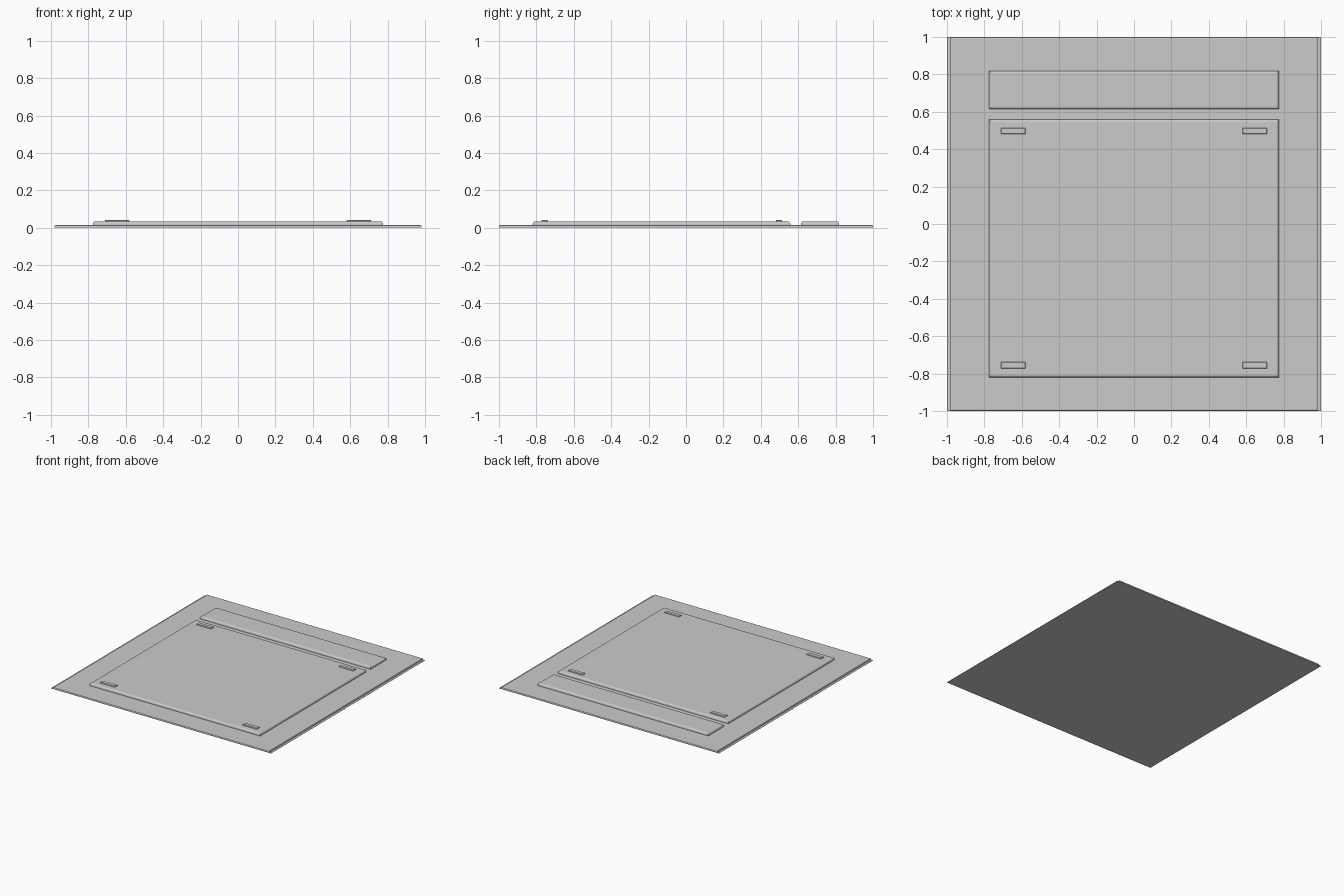
import bpy, bmesh

if "Cube" in bpy.data.objects:
    bpy.data.objects.remove(bpy.data.objects["Cube"])


def slab(name, x, y, z, bevel=0.0, segments=2):
    """Box between (min, max) ranges with its top edges rounded."""
    bm = bmesh.new()
    bmesh.ops.create_cube(bm, size=1)
    for v in bm.verts:
        for i, (lo, hi) in enumerate((x, y, z)):
            v.co[i] = hi if v.co[i] > 0 else lo
    if bevel:
        top = [e for e in bm.edges if all(v.co.z > z[1] - 1e-5 for v in e.verts)]
        bmesh.ops.bevel(bm, geom=top, offset=bevel, segments=segments,
                        profile=0.5, affect='EDGES')
    mesh = bpy.data.meshes.new(name)
    bm.to_mesh(mesh)
    bm.free()
    ob = bpy.data.objects.new(name, mesh)
    bpy.context.collection.objects.link(ob)
    return ob


# Backing sheet with a paper-thin lip along the left and right edges
slab("backing_lip", (-1, 1), (-1, 1), (0, 0.002))
slab("backing_board", (-0.982, 0.982), (-1, 1), (0.001, 0.014), 0.007)

# Raised main panel and header strip
slab("main_panel", (-0.775, 0.775), (-0.82, 0.558), (0.008, 0.034), 0.013, 3)
slab("header_strip", (-0.775, 0.775), (0.615, 0.818), (0.008, 0.034), 0.013, 3)

# Four small corner tabs on the main panel
for side, sx in (("left", -1), ("right", 1)):
    for row, y in (("front", -0.755), ("back", 0.497)):
        xs = tuple(sorted((sx * 0.58, sx * 0.712)))
        slab(f"{row}_{side}_tab", xs, (y - 0.017, y + 0.017), (0.03, 0.041), 0.003, 1)
